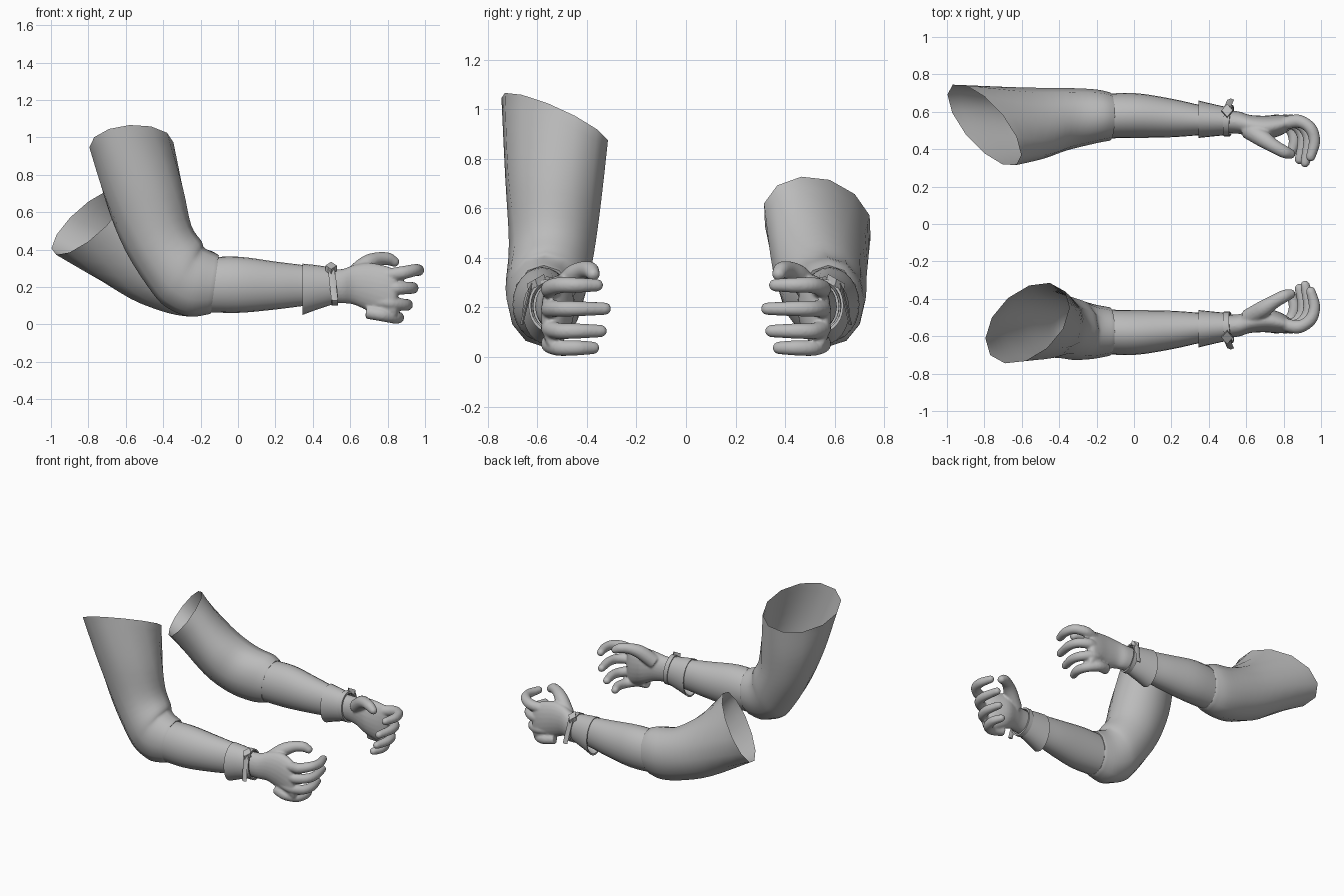
import bpy, bmesh, math
from mathutils import Vector

if "Cube" in bpy.data.objects:
    bpy.data.objects.remove(bpy.data.objects["Cube"])

grey = bpy.data.materials.new("plain grey")
grey.diffuse_color = (0.5, 0.5, 0.5, 1)
grey.use_nodes = True
grey.node_tree.nodes["Principled BSDF"].inputs["Base Color"].default_value = grey.diffuse_color


def spline(a, b, c, d, t):
    return 0.5 * (2 * b + (c - a) * t + (2 * a - 5 * b + 4 * c - d) * t * t
                  + (3 * b - a - 3 * c + d) * t ** 3)


def refine(rings, n):
    """Smoothly insert extra rings; a ring is (centre, half axis u, half axis v)."""
    rings = [tuple(Vector(k) for k in r) for r in rings]
    out = []
    for i in range(len(rings) - 1):
        q = [rings[max(0, min(len(rings) - 1, i + k))] for k in (-1, 0, 1, 2)]
        for j in range(n):
            out.append(tuple(spline(*(r[m] for r in q), j / n) for m in range(3)))
    return out + [rings[-1]]


def loft(bm, rings, sides, side, cap=False):
    loops = []
    for c, u, v in rings:
        loop = []
        for k in range(sides):
            a = 2 * math.pi * k / sides
            p = Vector(c) + Vector(u) * math.cos(a) + Vector(v) * math.sin(a)
            loop.append(bm.verts.new((p.x, p.y * side, p.z)))
        loops.append(loop)
    for A, B in zip(loops, loops[1:]):
        for k in range(sides):
            n = (k + 1) % sides
            bm.faces.new((A[k], A[n], B[n], B[k]))
    if cap:
        bm.faces.new(loops[0])
        bm.faces.new(loops[-1])


def finish(bm, name, angle=50):
    bmesh.ops.recalc_face_normals(bm, faces=bm.faces)
    me = bpy.data.meshes.new(name)
    bm.to_mesh(me)
    bm.free()
    me.materials.append(grey)
    ob = bpy.data.objects.new(name, me)
    bpy.context.collection.objects.link(ob)
    bpy.ops.object.select_all(action='DESELECT')
    ob.select_set(True)
    bpy.context.view_layer.objects.active = ob
    bpy.ops.object.shade_smooth_by_angle(angle=math.radians(angle))
    return ob


def sections(rows):
    """Upright ellipses along x from (x, y, z, half width, half height)."""
    return [((x, y, z), (0, ry, 0), (0, 0, rz)) for x, y, z, ry, rz in rows]


def finger(bm, pts, radii, side):
    """Round tube with a rounded tip."""
    pts = [Vector(p) for p in pts]
    d = (pts[-1] - pts[-2]).normalized()
    end, r = pts[-1], radii[-1]
    rings = []
    for i, p in enumerate(pts):
        t = (pts[min(i + 1, len(pts) - 1)] - pts[max(i - 1, 0)]).normalized()
        u = t.cross(Vector((0, 0, 1))).normalized()
        rings.append((p, u * radii[i], u.cross(t) * radii[i]))
    rings = refine(rings, 4)
    _, u, v = rings[-1]
    for k in (0.5, 0.8, 0.97):
        s = math.sqrt(1 - k * k)
        rings.append((end + d * r * k, u * s, v * s))
    loft(bm, rings, 14, side, True)


def box(bm, corner_a, corner_b, size, side):
    """Slim slanted bar between two points."""
    a, b = Vector(corner_a), Vector(corner_b)
    loft(bm, [(a, (size[0], 0, 0), (0, size[1], size[1] * .3)),
              (b, (size[0], 0, 0), (0, size[1], size[1] * .3))], 4, side, True)


# sleeve cross-sections from shoulder opening to elbow
RAISED = [((-.57, -.53, .96), (.12, .215, -.085), (.19, -.03, .065)),
          ((-.50, -.535, .69), (.06, .195, -.04), (.205, -.03, .04)),
          ((-.425, -.54, .46), (0, .175, 0), (.175, 0, .07)),
          ((-.325, -.56, .305), (0, .167, 0), (.13, 0, .14)),
          ((-.278, -.568, .25), (0, .158, 0), (.093, 0, .165))]
LOWERED = [((-.80, -.53, .55), (.17, .215, .07), (.10, -.05, .165)),
           ((-.54, -.54, .345), (.06, .19, .01), (.09, 0, .175)),
           ((-.36, -.56, .25), (0, .167, 0), (.06, 0, .175))]
ELBOW = [((-.21, -.575, .22), (0, .145, 0), (.05, 0, .178)),
         ((-.132, -.575, .215), (0, .13, 0), (.022, 0, .16))]

for side, tag, upper in ((1, "front", RAISED), (-1, "back", LOWERED)):
    # sleeve with a turned-in hem
    bm = bmesh.new()
    rings = refine(upper + ELBOW, 4)
    c, u, v = rings[-1]
    rings += [(c + Vector((.008, 0, 0)), u * .97, v * .97),
              (c + Vector((.004, 0, 0)), u * .9, v * .9),
              (c - Vector((.05, 0, 0)), u * .88, v * .88)]
    loft(bm, rings, 12, side)
    finish(bm, tag + "_sleeve")

    # forearm
    bm = bmesh.new()
    loft(bm, refine(sections([(-.2, -.575, .212, .118, .145), (0, -.58, .212, .12, .15),
                              (.2, -.567, .208, .103, .128), (.36, -.555, .208, .08, .108),
                              (.5, -.548, .205, .068, .092)]), 4), 24, side)
    finish(bm, tag + "_forearm")

    # flared wrist cuff, with thickness
    bm = bmesh.new()
    loft(bm, sections([(.49, -.55, .205, .066, .09), (.50, -.55, .205, .074, .1),
                       (.42, -.555, .198, .087, .119), (.345, -.56, .188, .1, .137),
                       (.346, -.56, .19, .092, .128), (.42, -.555, .2, .079, .11)]), 24, side)
    finish(bm, tag + "_cuff", 40)

    # tilted strap with buckle and loose tail
    bm = bmesh.new()
    band = []
    for dx, k in ((-.016, .88), (-.016, 1), (.016, 1), (.016, .88), (-.016, .88)):
        band.append(((.505 + dx, -.552, .208), (-.008 * k, .084 * k, 0), (-.012 * k, 0, .108 * k)))
    loft(bm, band, 24, side)
    box(bm, (.498, -.622, .30), (.517, -.664, .13), (.018, .007), side)
    finish(bm, tag + "_strap", 40)
    bm = bmesh.new()
    loft(bm, [((.498, -.60, .285), (.03, 0, 0), (0, .035, .02)),
              ((.498, -.608, .315), (.03, 0, 0), (0, .035, .02))], 4, side, True)
    finish(bm, tag + "_buckle", 30)

    # hand: palm, four curled fingers and thumb fused together
    bm = bmesh.new()
    loft(bm, refine(sections([(.49, -.548, .205, .062, .088), (.56, -.542, .205, .06, .092),
                              (.62, -.525, .212, .058, .106), (.70, -.515, .2, .064, .13),
                              (.78, -.528, .178, .056, .138), (.83, -.542, .165, .04, .132),
                              (.85, -.548, .16, .02, .11)]), 4), 24, side, True)
    for xt, zb, zt, ty in ((.965, .262, .29, -.36), (.935, .193, .195, -.328),
                           (.905, .125, .105, -.345), (.858, .066, .037, -.375)):
        zm = (zb + zt) / 2
        finger(bm, [(xt - .17, -.535, zb), (xt - .085, -.55, zm), (xt - .02, -.51, zt),
                    (xt, -.44, zt), (xt - .02, ty, zt)], (.036, .036, .033, .031, .026), side)
    finger(bm, [(.61, -.505, .255), (.69, -.455, .325), (.75, -.415, .35),
                (.805, -.385, .35), (.835, -.375, .335)], (.05, .046, .037, .034, .028), side)
    hand = finish(bm, tag + "_hand", 180)
    fuse = hand.modifiers.new("fuse", 'REMESH')
    fuse.mode = 'VOXEL'
    fuse.voxel_size = 0.007
    fuse.use_smooth_shade = True
    soft = hand.modifiers.new("soften", 'SMOOTH')
    soft.factor = 0.5
    soft.iterations = 5
